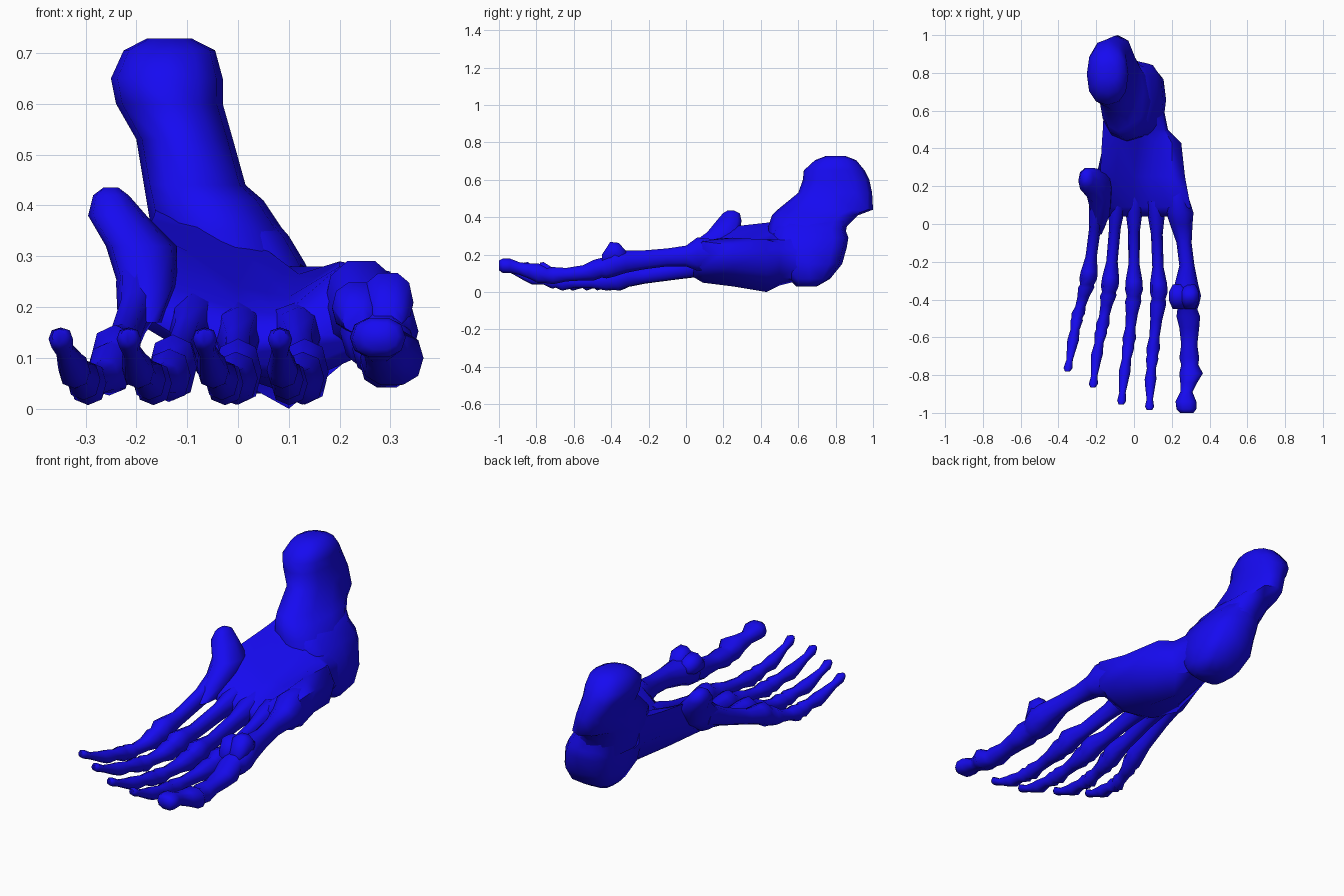
import bpy, bmesh, math
from mathutils import Vector

blue = bpy.data.materials.new("bone_blue")
blue.diffuse_color = (0.008, 0.003, 0.88, 1)


def loft(name, rings):
    """Skin a list of equal-length point rings and cap both ends."""
    bm = bmesh.new()
    rows = [[bm.verts.new(p) for p in ring] for ring in rings]
    n = len(rows[0])
    for a, b in zip(rows, rows[1:]):
        for i in range(n):
            j = (i + 1) % n
            bm.faces.new((a[i], a[j], b[j], b[i]))
    bm.faces.new(rows[0])
    bm.faces.new(rows[-1][::-1])
    bmesh.ops.recalc_face_normals(bm, faces=bm.faces)
    me = bpy.data.meshes.new(name)
    bm.to_mesh(me)
    bm.free()
    me.materials.append(blue)
    ob = bpy.data.objects.new(name, me)
    bpy.context.collection.objects.link(ob)
    bpy.ops.object.select_all(action='DESELECT')
    ob.select_set(True)
    bpy.context.view_layer.objects.active = ob
    bpy.ops.object.shade_smooth_by_angle(angle=math.radians(65))
    return ob


def oval(a0, a1, b0, b1, n=10, p=0.85):
    """Slightly squared oval filling the given bounds."""
    pts = []
    for i in range(n):
        t = 2 * math.pi * i / n
        c, s = math.cos(t), math.sin(t)
        u = math.copysign(abs(c) ** p, c)
        v = math.copysign(abs(s) ** p, s)
        pts.append(((a0 + a1) / 2 + u * (a1 - a0) / 2, (b0 + b1) / 2 + v * (b1 - b0) / 2))
    return pts


def along_y(name, rows, n=10):      # rows: y, x0, x1, z0, z1
    return loft(name, [[Vector((x, y, z)) for x, z in oval(x0, x1, z0, z1, n)]
                       for y, x0, x1, z0, z1 in rows])


def along_z(name, rows, n=12, p=0.85):      # rows: z, x0, x1, y0, y1
    return loft(name, [[Vector((x, y, z)) for x, y in oval(x0, x1, y0, y1, n, p)]
                       for z, x0, x1, y0, y1 in rows])


# Heel bone and ankle bone
along_z("heel_bone", [
    (.728, -.18, -.09, .75, .85), (.705, -.225, -.045, .69, .91),
    (.65, -.25, -.03, .63, .955), (.6, -.24, -.03, .625, .98),
    (.53, -.2, -.01, .60, .995), (.44, -.185, .015, .49, 1.0),
    (.41, -.18, .05, .46, .92), (.35, -.17, .09, .44, .86),
    (.25, -.14, .13, .44, .84)])
along_z("ankle_bone", [
    (.42, -.15, .03, .52, .88), (.34, -.15, .10, .46, .85), (.29, -.14, .13, .45, .868),
    (.24, -.13, .155, .45, .86), (.15, -.12, .17, .48, .835),
    (.07, -.08, .165, .55, .77), (.03, -.03, .13, .59, .70)], 12, .7)

# Midfoot block, one cross-section (x, z) per y
midfoot = {
    .6: [(-.16, .40), (-.08, .41), (.02, .38), (.1, .30), (.15, .22),
         (.16, .13), (.1, .06), (0, .12), (-.08, .18), (-.15, .26)],
    .5: [(-.165, .38), (-.08, .37), (.02, .34), (.1, .28), (.16, .26),
         (.18, .18), (.15, .08), (.09, .035), (-.05, .12), (-.16, .25)],
    .43: [(-.17, .37), (-.08, .35), (.02, .30), (.12, .265), (.2, .28),
          (.25, .21), (.22, .10), (.1, 0), (-.05, .10), (-.16, .24)],
    .25: [(-.18, .35), (-.1, .31), (0, .24), (.1, .22), (.2, .29),
          (.27, .25), (.26, .13), (.1, .03), (-.08, .10), (-.2, .22)],
    .09: [(-.2, .27), (-.12, .235), (0, .195), (.09, .185), (.2, .28),
          (.3, .27), (.3, .13), (.12, .05), (-.05, .08), (-.2, .17)],
    .04: [(-.19, .22), (-.12, .185), (0, .16), (.09, .15), (.19, .22),
          (.27, .23), (.27, .14), (.12, .08), (-.05, .10), (-.18, .18)],
}
loft("midfoot_bones", [[Vector((x, y, z)) for x, z in s] for y, s in midfoot.items()])

# Outer knob at the base of the little ray
along_z("outer_knob", [
    (.17, -.22, -.15, -.06, .16), (.24, -.235, -.12, 0, .26),
    (.32, -.26, -.12, .11, .29), (.38, -.295, -.18, .16, .30),
    (.42, -.285, -.215, .195, .29), (.435, -.265, -.235, .22, .26)], 10)

# Big ray: metatarsal and toe bones in one run
along_y("big_ray", [
    (.2, .17, .27, .12, .28), (.06, .17, .315, .11, .295), (0, .19, .31, .135, .25),
    (-.1, .225, .305, .135, .235), (-.22, .24, .32, .12, .225),
    (-.32, .215, .34, .10, .225), (-.38, .20, .355, .08, .225),
    (-.425, .215, .345, .07, .20), (-.45, .23, .335, .075, .185),
    (-.49, .225, .35, .06, .175), (-.55, .24, .345, .06, .145),
    (-.64, .25, .335, .055, .13), (-.71, .24, .345, .04, .135),
    (-.745, .25, .34, .045, .13), (-.79, .24, .365, .045, .155),
    (-.84, .245, .335, .07, .155), (-.89, .245, .31, .09, .16),
    (-.94, .22, .33, .10, .18), (-.98, .225, .33, .10, .18), (-1, .245, .315, .115, .17)])

# Two small round bones under the ball of the big ray
for side, x, top in (("inner", .295, .27), ("outer", .235, .25)):
    along_y("seed_bone_" + side, [
        (-.32, x - .03, x + .03, .17, .22), (-.36, x - .05, x + .05, .15, top - .005),
        (-.405, x - .05, x + .05, .15, top), (-.45, x - .03, x + .03, .15, .20)], 10)

# Smaller rays share one profile: station, half width, mid z, half height
profile = [
    (0, .055, .15, .06), (.15, .045, .14, .06), (.35, .031, .115, .047),
    (.7, .030, .085, .040), (.87, .045, .08, .052), (.96, .047, .073, .065),
    (1.05, .037, .062, .05), (1.15, .043, .060, .052), (1.4, .032, .055, .034),
    (1.7, .027, .052, .030), (1.91, .036, .050, .043), (2.04, .029, .055, .032),
    (2.16, .033, .057, .040), (2.5, .024, .068, .027), (2.88, .031, .075, .035),
    (3.1, .027, .085, .03), (3.6, .017, .115, .019), (3.88, .024, .137, .023),
    (4, .014, .142, .015)]
# Joints (y, x) from base to tip, and lift of the base
rays = {
    "second_ray": ([(.12, .115), (-.38, .132), (-.69, .098), (-.84, .086), (-.985, .082)], 0),
    "third_ray": ([(.14, .0), (-.37, 0), (-.63, -.028), (-.8, -.052), (-.955, -.067)], 0),
    "fourth_ray": ([(.16, -.085), (-.35, -.13), (-.55, -.17), (-.71, -.2), (-.865, -.217)], .03),
    "little_ray": ([(.14, -.185), (-.31, -.245), (-.49, -.3), (-.63, -.325), (-.78, -.352)], .10),
}
for name, (joints, lift) in rays.items():
    rows = []
    for s, w, z, h in profile:
        k = min(int(s), 3)
        y, x = Vector(joints[k]).lerp(Vector(joints[k + 1]), s - k)
        z += lift * max(0, 1 - s / 2) ** 2
        rows.append((y, x - w, x + w, z - h, z + h))
    along_y(name, rows, 8)
